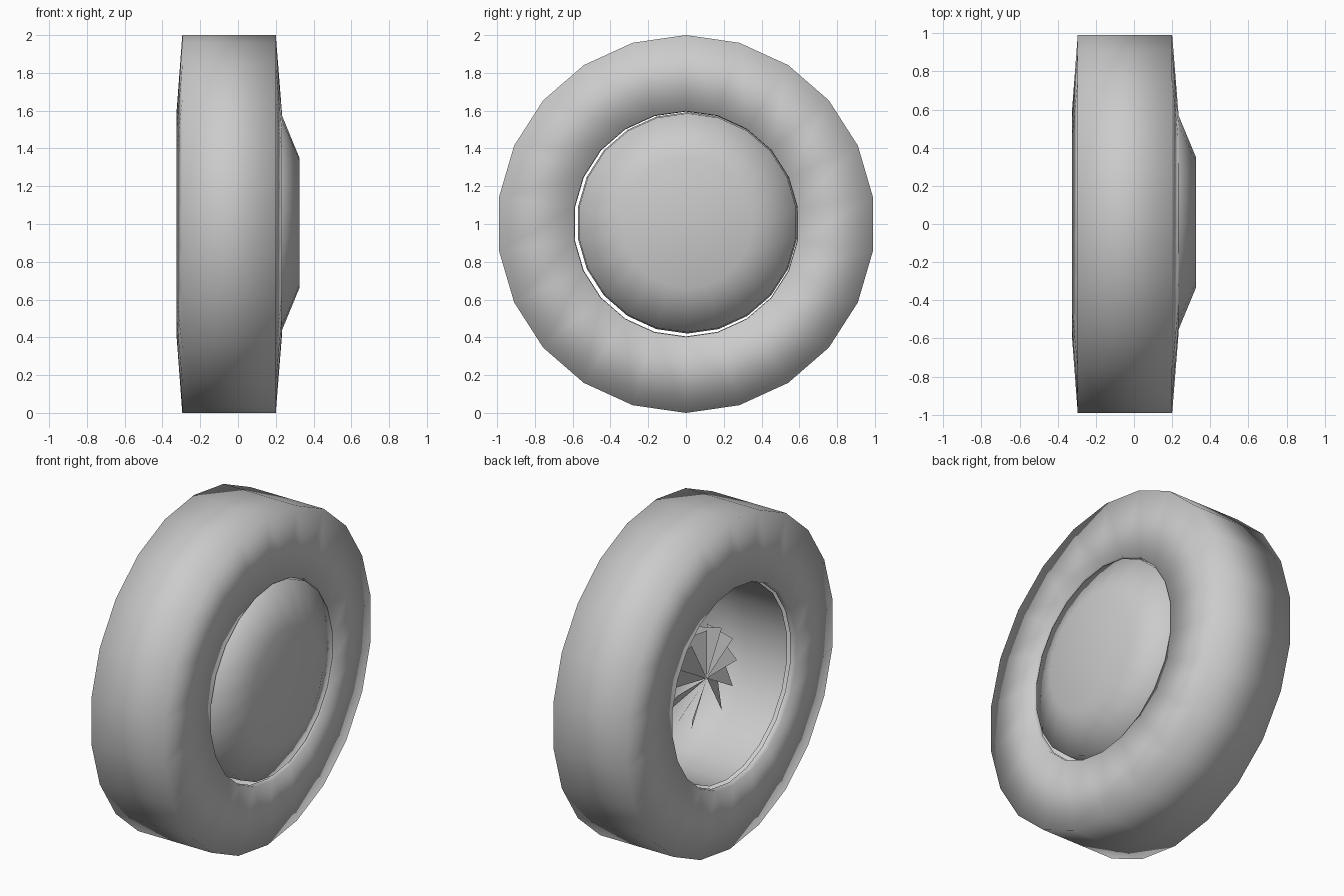
import bpy, bmesh
from math import sin, cos, pi

if "Cube" in bpy.data.objects:
    bpy.data.objects.remove(bpy.data.objects["Cube"])

SIDES = 22


def make_object(name, bm, smooth=True):
    bmesh.ops.recalc_face_normals(bm, faces=bm.faces)
    mesh = bpy.data.meshes.new(name)
    bm.to_mesh(mesh)
    bm.free()
    for p in mesh.polygons:
        p.use_smooth = smooth
    ob = bpy.data.objects.new(name, mesh)
    bpy.context.collection.objects.link(ob)
    return ob


def lathe(name, profile, cy=0.0, cz=1.0, cap_end=False):
    """Spin (x, radius) points around the x axis, a vertex at the top."""
    bm = bmesh.new()
    rings = []
    for x, r in profile:
        rings.append([bm.verts.new((x, cy + r * sin(2 * pi * i / SIDES),
                                    cz + r * cos(2 * pi * i / SIDES)))
                      for i in range(SIDES)])
    for a, b in zip(rings, rings[1:]):
        for i in range(SIDES):
            j = (i + 1) % SIDES
            bm.faces.new((a[i], a[j], b[j], b[i]))
    if cap_end:
        bm.faces.new(rings[-1])
    return make_object(name, bm)


# Tyre: inner lip, sidewall, tread, sidewall, inner lip
lathe("tyre", [(-0.29, 0.595), (-0.325, 0.598), (-0.295, 1.0),
               (0.20, 1.0), (0.232, 0.598), (0.20, 0.595)])

# Wheel hub: barrel open at the back, sloped cap at the front
lathe("wheel_hub", [(-0.28, 0.586), (0.0, 0.586), (0.228, 0.58),
                    (0.325, 0.345)], cy=0.008, cz=1.006, cap_end=True)

# Pinwheel of tilted triangular blades inside the hub
bm = bmesh.new()
BLADES = 12
for k in range(BLADES):
    a0 = 2 * pi * k / BLADES
    a1 = a0 + 2 * pi / BLADES
    tip = bm.verts.new((-0.14, 0, 1))
    near = bm.verts.new((-0.14, 0.29 * sin(a0), 1 + 0.29 * cos(a0)))
    far = bm.verts.new((-0.04, 0.29 * sin(a1), 1 + 0.29 * cos(a1)))
    bm.faces.new((tip, near, far))
make_object("hub_blades", bm, smooth=False)
